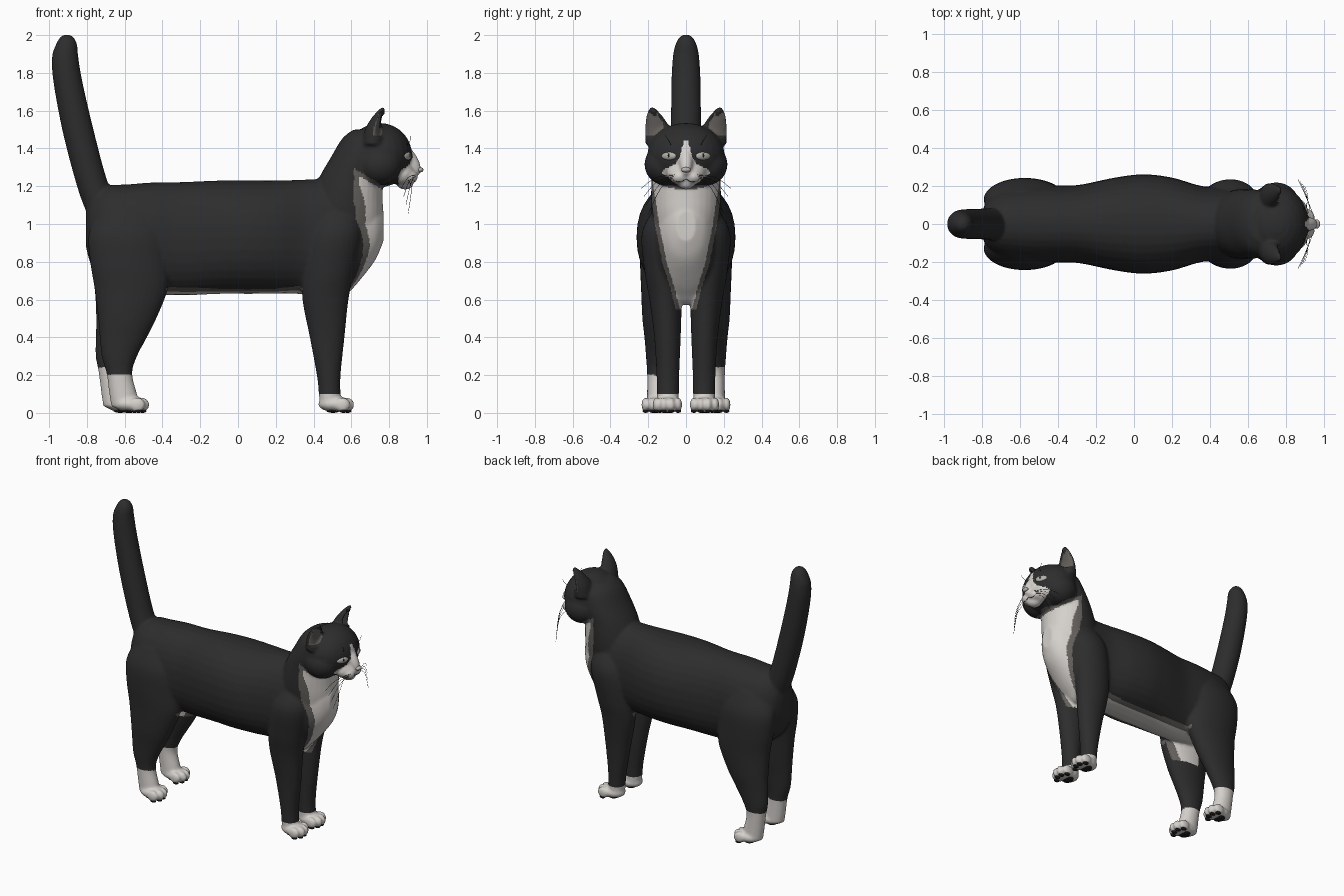
import bpy, bmesh, math
from mathutils import Matrix, Vector
from mathutils.bvhtree import BVHTree

if "Cube" in bpy.data.objects:
    bpy.data.objects.remove(bpy.data.objects["Cube"])


def material(name, rgb):
    m = bpy.data.materials.new(name)
    m.diffuse_color = (*rgb, 1)
    m.use_nodes = True
    m.node_tree.nodes["Principled BSDF"].inputs["Base Color"].default_value = m.diffuse_color
    return m


BLACK = material("black fur", (0.026, 0.026, 0.026))
WHITE = material("white fur", (0.66, 0.63, 0.60))
GREY = material("grey fur edge", (0.13, 0.12, 0.11))
EAR = material("inner ear", (0.12, 0.11, 0.10))
EYE = material("pale eye", (0.45, 0.44, 0.41))
DARK = material("dark skin", (0.012, 0.011, 0.011))
NOSE = material("nose", (0.50, 0.45, 0.42))


def spline(rows, steps):
    """Catmull-Rom interpolation of rows of numbers."""
    out = []
    for i in range(len(rows) - 1):
        p0, p1 = rows[max(i - 1, 0)], rows[i]
        p2, p3 = rows[i + 1], rows[min(i + 2, len(rows) - 1)]
        for s in range(steps):
            t = s / steps
            out.append([0.5 * (2 * b + (c - a) * t + (2 * a - 5 * b + 4 * c - d) * t * t
                               + (3 * b - a - 3 * c + d) * t ** 3)
                        for a, b, c, d in zip(p0, p1, p2, p3)])
    return out + [list(rows[-1])]


def loft(bm, rows, axis, power=2.0, n=32):
    """Skin ellipses (x, y, z, radius a, radius b) stacked along x or z."""
    rings = []
    for x, y, z, a, b in spline(rows, 5):
        ring = []
        for k in range(n):
            t = 2 * math.pi * k / n
            c, s = math.cos(t), math.sin(t)
            u = math.copysign(abs(c) ** (2 / power), c) * max(a, 0.004)
            v = math.copysign(abs(s) ** (2 / power), s) * max(b, 0.004)
            ring.append(bm.verts.new((x, y + u, z + v) if axis == "x" else (x + u, y + v, z)))
        rings.append(ring)
    for r, q in zip(rings, rings[1:]):
        for k in range(n):
            bm.faces.new((r[k], r[(k + 1) % n], q[(k + 1) % n], q[k]))
    bm.faces.new(rings[0])
    bm.faces.new(rings[-1])


def ball(bm, pos, size, turn=0.0, pitch=0.0):
    m = (Matrix.Translation(pos) @ Matrix.Rotation(turn, 4, "Z")
         @ Matrix.Rotation(pitch, 4, "Y") @ Matrix.Diagonal((*size, 1)))
    bmesh.ops.create_uvsphere(bm, u_segments=24, v_segments=14, radius=1, matrix=m)


def finish(name, bm, *mats):
    bmesh.ops.recalc_face_normals(bm, faces=bm.faces)
    me = bpy.data.meshes.new(name)
    bm.to_mesh(me)
    bm.free()
    for m in mats:
        me.materials.append(m)
    me.shade_smooth()
    ob = bpy.data.objects.new(name, me)
    bpy.context.collection.objects.link(ob)
    return ob


def lerp(table, z):
    for (a, u), (b, v) in zip(table, table[1:]):
        if z <= b:
            return u + (v - u) * max(0, (z - a) / (b - a))
    return table[-1][1]


bm = bmesh.new()
# torso
loft(bm, [(x, 0, z, a, b) for x, z, a, b in [
    (-0.805, 0.97, 0.05, 0.09), (-0.775, 0.96, 0.12, 0.18), (-0.70, 0.95, 0.175, 0.25),
    (-0.58, 0.93, 0.20, 0.28), (-0.45, 0.925, 0.205, 0.295), (-0.30, 0.922, 0.205, 0.30),
    (-0.10, 0.93, 0.245, 0.30), (0.05, 0.93, 0.262, 0.30), (0.20, 0.93, 0.245, 0.30),
    (0.36, 0.93, 0.20, 0.305), (0.50, 0.905, 0.195, 0.335), (0.58, 0.93, 0.185, 0.30),
    (0.66, 0.96, 0.15, 0.24), (0.73, 0.98, 0.105, 0.165), (0.77, 0.99, 0.05, 0.08)]], "x", 2.2)
# neck
loft(bm, [(x, 0, z, a, b) for z, x, a, b in [
    (0.92, 0.56, 0.19, 0.16), (1.05, 0.565, 0.202, 0.18), (1.15, 0.58, 0.186, 0.185),
    (1.25, 0.60, 0.168, 0.182), (1.35, 0.64, 0.15, 0.18), (1.45, 0.67, 0.12, 0.155),
    (1.50, 0.70, 0.09, 0.10)]], "z")
# tail
loft(bm, [(x, 0, z, a, b) for z, x, a, b in [
    (1.00, -0.69, 0.08, 0.08), (1.10, -0.73, 0.088, 0.085), (1.25, -0.783, 0.084, 0.082),
    (1.50, -0.848, 0.083, 0.08), (1.75, -0.90, 0.077, 0.077), (1.88, -0.915, 0.07, 0.07),
    (1.95, -0.908, 0.056, 0.056), (1.99, -0.906, 0.034, 0.034), (2.003, -0.906, 0.01, 0.01)]], "z")
# skull, cheeks, muzzle, chin and nose bridge
ball(bm, (0.75, 0, 1.365), (0.172, 0.205, 0.17))
ball(bm, (0.875, 0, 1.265), (0.065, 0.10, 0.065))
ball(bm, (0.885, 0, 1.215), (0.045, 0.045, 0.033))
ball(bm, (0.918, 0, 1.335), (0.036, 0.036, 0.085), 0, -0.5)
pads = bmesh.new()
for s in (-1, 1):
    ball(bm, (0.75, s * 0.11, 1.315), (0.12, 0.11, 0.11))
    ball(bm, (0.905, s * 0.035, 1.25), (0.048, 0.048, 0.038))
    # ears
    loft(bm, [(0.715, s * 0.135, 1.42, 0.06, 0.08), (0.72, s * 0.148, 1.50, 0.048, 0.068),
              (0.74, s * 0.164, 1.56, 0.034, 0.048), (0.76, s * 0.175, 1.60, 0.019, 0.026),
              (0.768, s * 0.178, 1.617, 0.009, 0.013)], "z")
    # front legs
    loft(bm, [(x, s * y, z, a, b) for z, x, y, a, b in [
        (1.08, 0.53, 0.10, 0.09, 0.07), (0.95, 0.515, 0.122, 0.14, 0.112),
        (0.75, 0.48, 0.12, 0.135, 0.10), (0.60, 0.463, 0.108, 0.122, 0.086),
        (0.40, 0.472, 0.098, 0.092, 0.07), (0.20, 0.48, 0.096, 0.063, 0.06),
        (0.10, 0.485, 0.096, 0.057, 0.058), (0.03, 0.487, 0.096, 0.054, 0.056)]], "z")
    # hind legs, the left one set a little further back
    back = 0.042 if s > 0 else 0.0
    loft(bm, [(x - back * min(1, max(0, (0.60 - z) / 0.4)), s * y, z, a, b) for z, x, y, a, b in [
        (1.08, -0.57, 0.10, 0.16, 0.08), (0.95, -0.58, 0.125, 0.21, 0.11),
        (0.80, -0.575, 0.135, 0.208, 0.108), (0.66, -0.565, 0.14, 0.195, 0.098),
        (0.50, -0.586, 0.147, 0.154, 0.084), (0.40, -0.607, 0.15, 0.125, 0.07),
        (0.30, -0.628, 0.152, 0.094, 0.06), (0.21, -0.628, 0.152, 0.068, 0.054),
        (0.10, -0.608, 0.152, 0.073, 0.054), (0.03, -0.595, 0.152, 0.075, 0.056)]], "z")
    # paws with four toes each and dark pads below
    for px, py in ((0.515, s * 0.098), (-0.57 - back, s * 0.158)):
        ball(bm, (px, py, 0.046), (0.09, 0.068, 0.042))
        ball(pads, (px - 0.012, py, 0.012), (0.036, 0.042, 0.012))
        for k, dy in enumerate((-0.056, -0.02, 0.02, 0.056)):
            fx = px + (0.06 if k in (1, 2) else 0.038)
            ball(bm, (fx, py + dy, 0.043), (0.042, 0.022, 0.039))
            ball(pads, (fx + 0.005, py + dy, 0.010), (0.021, 0.016, 0.010))
finish("paw_pads", pads, DARK)

# fuse everything into one smooth skin
body = finish("cat_body", bm, BLACK)
mod = body.modifiers.new("fuse", "REMESH")
mod.mode, mod.voxel_size = "VOXEL", 0.0095
mod = body.modifiers.new("soften", "SMOOTH")
mod.factor, mod.iterations = 0.5, 5
me = bpy.data.meshes.new_from_object(body.evaluated_get(bpy.context.evaluated_depsgraph_get()))
body.modifiers.clear()
body.data = me
me.materials.clear()
for m in (BLACK, WHITE, GREY, EAR):
    me.materials.append(m)
me.shade_smooth()

# fur markings by position: half widths over height
BIB = [(0.55, 0.055), (0.65, 0.08), (0.8, 0.125), (1.0, 0.165), (1.1, 0.178), (1.19, 0.195), (1.3, 0.20)]
BIB_BACK = [(0.55, 0.45), (0.72, 0.50), (0.95, 0.61), (1.3, 0.615)]
FACE = [(1.20, 0.10), (1.24, 0.105), (1.275, 0.13), (1.295, 0.11), (1.315, 0.06), (1.35, 0.036), (1.45, 0.008)]


def marking(c, n):
    ay = abs(c.y)
    if c.z < (0.10 if c.x > 0 else 0.24 if c.y > 0 else 0.20):
        return 1
    out = Vector((0.85, math.copysign(0.52, c.y), 0))
    if 1.465 < c.z < 1.59 and ay > 0.115 and 0.6 < c.x < 0.774 and n.dot(out) > 0.5:
        return 3
    if c.x > 0.85 and 1.18 < c.z < 1.445 and ay < lerp(FACE, c.z):
        return 1
    m = -1
    if c.x > 0.45 and c.z > 0.55:
        m = min(lerp(BIB, c.z) - ay, c.x - lerp(BIB_BACK, c.z),
                max(1.205, 1.285 - 0.6 * (c.x - 0.63)) - c.z)
    elif -0.62 < c.x < 0.37 and 0.52 < c.z < 0.8:
        inner = n.z < -0.3 or (c.x < -0.36 and n.y * c.y < 0)
        m = 0.135 - ay - 0.02 if inner else -1
        # grey flecks where the belly meets the legs
        if (-0.38 < c.x < -0.2 or 0.25 < c.x < 0.34) and c.z < 0.66:
            m = max(m, 0.01)
        return 1 if m > 0.035 else 2 if m > 0 else 0
    return 1 if m > 0.022 else 2 if m > 0 else 0


hollow = {}
for p in me.polygons:
    p.material_index = marking(p.center, p.normal)
    if p.material_index == 3:
        for v in p.vertices:
            hollow[v] = p.normal.x
for v, k in hollow.items():
    me.vertices[v].co.x -= 0.018 * max(k, 0)

# face details placed on the skin
tree = BVHTree.FromPolygons([v.co.copy() for v in me.vertices], [tuple(p.vertices) for p in me.polygons])


def on_face(y, z):
    hit = tree.ray_cast(Vector((1.3, y, z)), Vector((-1, 0, 0)))[0]
    return hit if hit else Vector((0.9, y, z))


eyes, pupils, nose = bmesh.new(), bmesh.new(), bmesh.new()
for s in (-1, 1):
    p = on_face(s * 0.09, 1.36)
    ball(eyes, p - Vector((0.008, 0, 0)), (0.016, 0.044, 0.022), s * 0.5)
    ball(pupils, p + Vector((0.005, 0, 0.002)), (0.006, 0.008, 0.012), s * 0.5)
finish("eyes", eyes, EYE)
finish("pupils", pupils, DARK)
ball(nose, on_face(0, 1.287) - Vector((0.005, 0, 0)), (0.018, 0.025, 0.014))
finish("nose", nose, NOSE)


def strands(name, lines, radius):
    cu = bpy.data.curves.new(name, "CURVE")
    cu.dimensions, cu.bevel_depth, cu.bevel_resolution = "3D", radius, 1
    for pts in lines:
        pts = spline([tuple(p) for p in pts], 5)
        sp = cu.splines.new("POLY")
        sp.points.add(len(pts) - 1)
        for q, p in zip(sp.points, pts):
            q.co = (*p, 1)
    src = bpy.data.objects.new(name + "_path", cu)
    bpy.context.collection.objects.link(src)
    dg = bpy.context.evaluated_depsgraph_get()
    mesh = bpy.data.meshes.new_from_object(src.evaluated_get(dg))
    bpy.data.objects.remove(src)
    mesh.materials.clear()
    mesh.materials.append(DARK)
    bpy.context.collection.objects.link(bpy.data.objects.new(name, mesh))


# mouth line
strands("mouth", [[on_face(y, z) for y, z in
                   ((s * 0.002, 1.238), (s * 0.02, 1.226), (s * 0.045, 1.224), (s * 0.068, 1.234))]
                  for s in (-1, 1)], 0.0018)
# whiskers and brow hairs
hairs = []
for s in (-1, 1):
    for k in range(4):
        a = on_face(s * (0.06 + 0.006 * k), 1.26 - 0.009 * k)
        hairs.append([a, (0.90 + 0.006 * k, s * (0.16 - 0.008 * k), 1.245 - 0.02 * k),
                      (0.865 + 0.012 * k, s * (0.235 - 0.012 * k), 1.19 - 0.045 * k)])
    a = on_face(s * 0.08, 1.42)
    hairs.append([a, a + Vector((0.015, s * 0.01, 0.02)), a + Vector((0.015, s * 0.03, 0.05))])
strands("whiskers", hairs, 0.0011)
